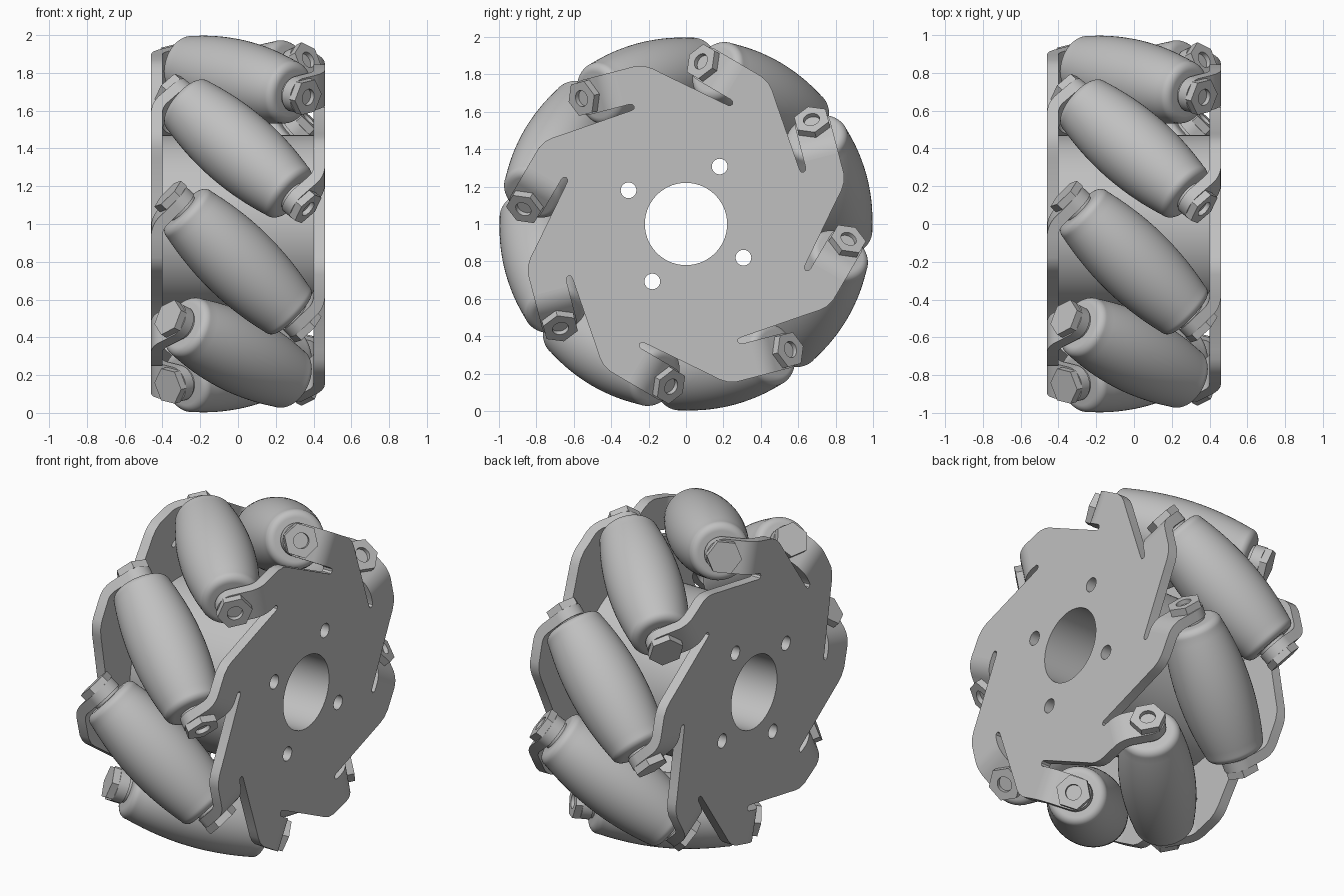
import bpy, bmesh
from math import sin, cos, pi, radians, sqrt
from mathutils import Matrix, Vector

if "Cube" in bpy.data.objects:
    bpy.data.objects.remove(bpy.data.objects["Cube"], do_unlink=True)

COUNT = 8
AXLE_R = 0.79        # distance from wheel axis to roller centres
PLATE_X = 0.43       # mid plane of the side plates
HALF_T = 0.03        # half plate thickness
BEND_AT, BEND_R = 0.163, 0.12
TAB_W = 0.095        # half width of a tab

grey = bpy.data.materials.new("plain_grey")
grey.use_nodes = True
GREY = (0.53, 0.53, 0.53, 1)
grey.diffuse_color = GREY
grey.node_tree.nodes["Principled BSDF"].inputs["Base Color"].default_value = GREY


def rot(deg, axis):
    return Matrix.Rotation(radians(deg), 4, axis)


# Wheel frame: local Z is the axle (world x), local X/Y are world y/z
WHEEL = Matrix(((0, 0, 1, 0), (1, 0, 0, 0), (0, 1, 0, 1), (0, 0, 0, 1))) @ rot(14.6, 'Z')
FLIP = rot(180, 'X')


def finish(obj):
    obj.data.materials.clear()
    obj.data.materials.append(grey)
    bpy.ops.object.select_all(action='DESELECT')
    obj.select_set(True)
    bpy.context.view_layer.objects.active = obj
    bpy.ops.object.shade_smooth_by_angle(angle=radians(32))
    return obj


def from_bmesh(name, bm):
    bmesh.ops.recalc_face_normals(bm, faces=bm.faces)
    mesh = bpy.data.meshes.new(name)
    bm.to_mesh(mesh)
    bm.free()
    obj = bpy.data.objects.new(name, mesh)
    bpy.context.collection.objects.link(obj)
    return finish(obj)


def ring(radius, sides, centre=(0, 0), start=0.0):
    return [(centre[0] + radius * cos(start + 2 * pi * i / sides),
             centre[1] + radius * sin(start + 2 * pi * i / sides)) for i in range(sides)]


def extruded(name, loops, half_depth):
    """Filled flat outline with holes, given thickness along Z."""
    curve = bpy.data.curves.new(name, 'CURVE')
    curve.dimensions = '2D'
    curve.fill_mode = 'BOTH'
    curve.extrude = half_depth
    for loop in loops:
        spline = curve.splines.new('POLY')
        spline.points.add(len(loop) - 1)
        for point, (x, y) in zip(spline.points, loop):
            point.co = (x, y, 0, 1)
        spline.use_cyclic_u = True
    obj = bpy.data.objects.new(name, curve)
    bpy.context.collection.objects.link(obj)
    bpy.ops.object.select_all(action='DESELECT')
    obj.select_set(True)
    bpy.context.view_layer.objects.active = obj
    bpy.ops.object.convert(target='MESH')
    obj = bpy.context.view_layer.objects.active
    bm = bmesh.new()
    bm.from_mesh(obj.data)
    bmesh.ops.remove_doubles(bm, verts=bm.verts, dist=0.0002)
    bmesh.ops.recalc_face_normals(bm, faces=bm.faces)
    bm.to_mesh(obj.data)
    bm.free()
    return finish(obj)


def lathe(name, profile, steps=48):
    """Spin (radius, z) points about Z."""
    bm = bmesh.new()
    verts = [bm.verts.new((r, 0, z)) for r, z in profile]
    edges = [bm.edges.new(pair) for pair in zip(verts, verts[1:])]
    bmesh.ops.spin(bm, geom=verts + edges, cent=(0, 0, 0), axis=(0, 0, 1),
                   angle=2 * pi, steps=steps)
    bmesh.ops.remove_doubles(bm, verts=bm.verts, dist=0.0001)
    return from_bmesh(name, bm)


def place(obj, matrices):
    """Put the object at the first matrix and linked copies at the rest."""
    name = obj.name
    for i, matrix in enumerate(matrices):
        item = obj if i == 0 else obj.copy()
        if i:
            bpy.context.collection.objects.link(item)
        item.name = f"{name}_{i + 1}"
        item.matrix_world = matrix


# Hub and plate share the bore and the four mounting holes
holes = [ring(0.22, 64)]
for k in range(4):
    a = radians(45 + 90 * k)
    holes.append(ring(0.042, 24, (0.356 * cos(a), 0.356 * sin(a))))

place(extruded("hub", [ring(0.47, 96)] + holes, PLATE_X - HALF_T), [WHEEL])

# Side plate outline: one lobe (radial, tangential) repeated around the wheel
low, high = AXLE_R - TAB_W, AXLE_R + TAB_W
lobe = [(0.815, -0.075), (0.85, -0.035), (0.872, 0.0), (high, 0.045),
        (high, BEND_AT), (low, BEND_AT), (low, 0.13),
        (0.692, 0.117), (0.679, 0.11), (0.666, 0.115), (0.661, 0.127)]
outline = []
for k in range(COUNT):
    a = 2 * pi * k / COUNT
    outline += [(r * cos(a) - t * sin(a), r * sin(a) + t * cos(a)) for r, t in lobe]
lift = Matrix.Translation((0, 0, PLATE_X))
place(extruded("side_plate", [outline] + holes, HALF_T),
      [WHEEL @ lift, WHEEL @ FLIP @ lift])

# Bent mounting tab: arc through 45 degrees, then straight with a round tip
path = []
for i in range(9):
    p = pi / 4 * i / 8
    path.append((BEND_AT + BEND_R * sin(p), PLATE_X - BEND_R + BEND_R * cos(p), p, TAB_W))
t_end, x_end = path[-1][:2]
for i in range(11):
    a = pi / 2 * i / 10
    d = (0.103 + TAB_W * sin(a)) / sqrt(2)
    path.append((t_end + d, x_end - d, pi / 4, max(TAB_W * cos(a), 0.004)))
bm = bmesh.new()
rows = []
for t, x, p, w in path:
    rows.append([bm.verts.new((AXLE_R + sr * w, t + sn * HALF_T * sin(p), x + sn * HALF_T * cos(p)))
                 for sr, sn in ((-1, -1), (1, -1), (1, 1), (-1, 1))])
for one, two in zip(rows, rows[1:]):
    for j in range(4):
        n = (j + 1) % 4
        bm.faces.new((one[j], one[n], two[n], two[j]))
bm.faces.new(rows[0])
bm.faces.new(rows[-1])
tab = from_bmesh("bent_tab", bm)
spokes = [WHEEL @ rot(360 / COUNT * k, 'Z') for k in range(COUNT)]
place(tab, spokes + [s @ FLIP for s in spokes])

# Barrel roller with rounded ends
HALF_L, ROUND = 0.41, 0.045


def barrel(z):
    return 1.0 - sqrt(AXLE_R ** 2 + z * z / 2)


straight = HALF_L - ROUND
upper = [(barrel(straight * i / 10), straight * i / 10) for i in range(11)]
for i in range(1, 9):
    a = pi / 2 * i / 8
    upper.append((barrel(straight) - ROUND + ROUND * cos(a), straight + ROUND * sin(a)))
upper.append((0, HALF_L))
roller = lathe("roller", [(r, -z) for r, z in reversed(upper[1:])] + upper, 56)
mounts = [s @ Matrix.Translation((AXLE_R, 0, 0)) @ rot(-45, 'X') for s in spokes]
place(roller, mounts)

# Axle with spacer collars, its end sunk inside the nut
axle = lathe("axle", [(0, -0.45), (0.085, -0.45), (0.085, 0.43),
                      (0.044, 0.43), (0.044, 0.5), (0, 0.5)], 32)
place(axle, mounts)

# Hex nuts on one side, solid hex bolt heads on the other
hexagon = ring(0.1, 6, start=pi / 6)
nut_lift = Matrix.Translation((0, 0, 0.505))
place(extruded("nut", [hexagon, ring(0.044, 32)], 0.021), [m @ nut_lift for m in mounts])
place(extruded("bolt_head", [hexagon], 0.021), [m @ FLIP @ nut_lift for m in mounts])
